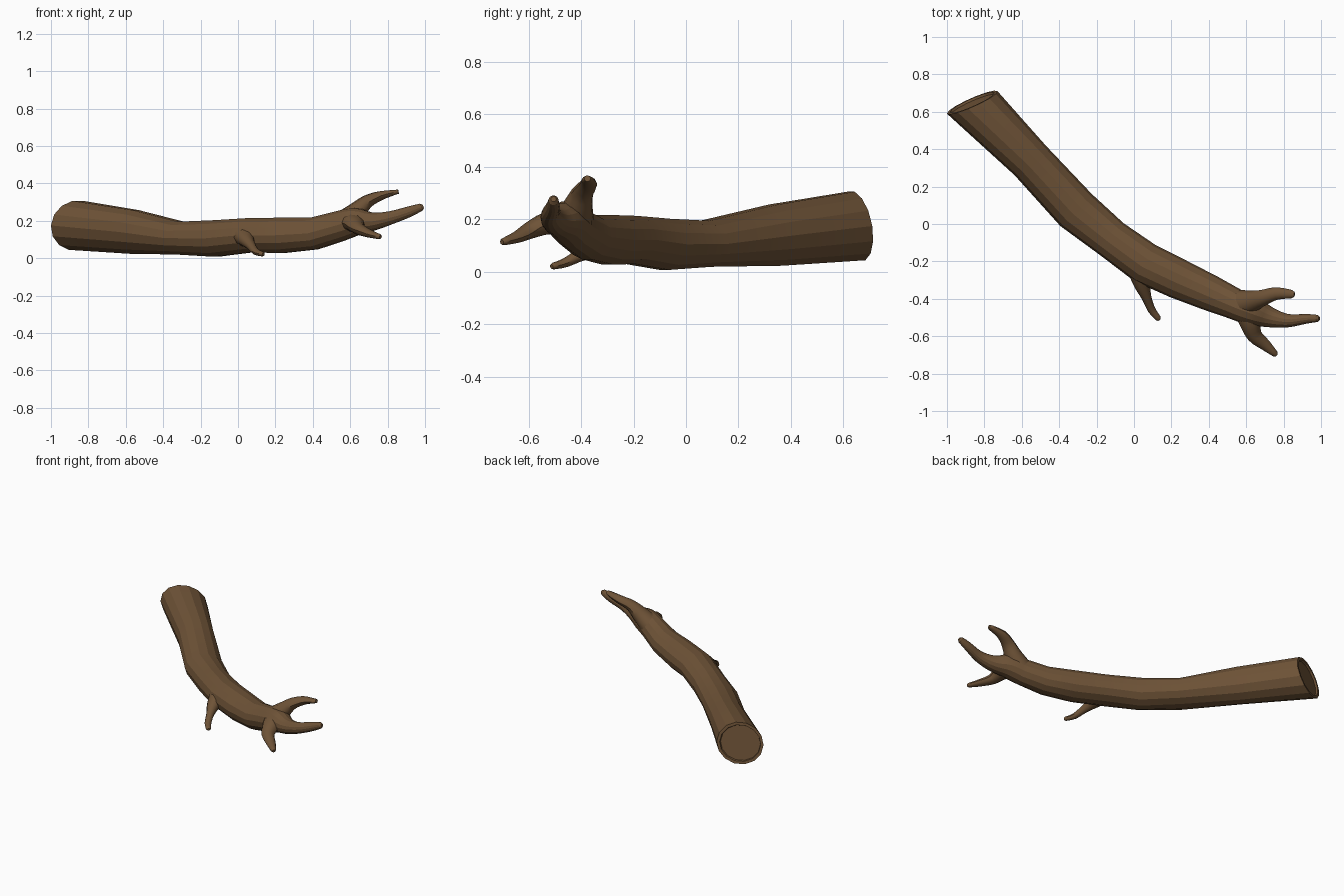
import bpy, bmesh, math
from mathutils import Vector

if "Cube" in bpy.data.objects:
    bpy.data.objects.remove(bpy.data.objects["Cube"])

bark = bpy.data.materials.new("brown bark")
bark.diffuse_color = (0.156, 0.086, 0.038, 1)
bark.use_nodes = True
bark.node_tree.nodes["Principled BSDF"].inputs["Base Color"].default_value = bark.diffuse_color


def spline(pts, steps):
    """Catmull-Rom refinement of (x, y, z, half width, half height) points."""
    out = []
    vs = [Vector(p) for p in pts]
    for i in range(len(vs) - 1):
        a, b = vs[max(i - 1, 0)], vs[i]
        c, d = vs[i + 1], vs[min(i + 2, len(vs) - 1)]
        for s in range(steps):
            t = s / steps
            out.append(0.5 * (2 * b + (c - a) * t + (2 * a - 5 * b + 4 * c - d) * t ** 2
                              + (3 * b - a - 3 * c + d) * t ** 3))
    out.append(vs[-1])
    return out


def tube(name, rows, sides, start_dir=None, recess=False, angle=25):
    bm = bmesh.new()
    rings = []
    rows = [tuple(r) for r in rows]
    # rounded tip: one extra, smaller ring just past the end
    p, q = Vector(rows[-1][:3]), Vector(rows[-2][:3])
    r = rows[-1][3]
    e = p + (p - q).normalized() * r * 0.6
    rows.append((*e, r * 0.55, r * 0.55))
    n = len(rows)
    for i, row in enumerate(rows):
        d = Vector(rows[min(i + 1, n - 1)][:3]) - Vector(rows[max(i - 1, 0)][:3])
        if i == 0 and start_dir:
            d = Vector(start_dir)
        d.normalize()
        side = d.cross(Vector((0, 0, 1))).normalized()
        up = side.cross(d)
        c = Vector(row[:3])
        rings.append([bm.verts.new(c + side * row[3] * math.cos(k * math.tau / sides)
                                   + up * row[4] * math.sin(k * math.tau / sides))
                      for k in range(sides)])
    for a, b in zip(rings, rings[1:]):
        for k in range(sides):
            j = (k + 1) % sides
            bm.faces.new((a[k], a[j], b[j], b[k]))
    bm.faces.new(rings[-1])
    cap = bm.faces.new(list(reversed(rings[0])))
    bmesh.ops.recalc_face_normals(bm, faces=bm.faces[:])
    if recess:
        bmesh.ops.inset_region(bm, faces=[cap], thickness=0.018, depth=0)
        bmesh.ops.inset_region(bm, faces=[cap], thickness=0.004, depth=-0.012)
    me = bpy.data.meshes.new(name)
    bm.to_mesh(me)
    bm.free()
    me.materials.append(bark)
    ob = bpy.data.objects.new(name, me)
    bpy.context.collection.objects.link(ob)
    bpy.ops.object.select_all(action='DESELECT')
    ob.select_set(True)
    bpy.context.view_layer.objects.active = ob
    bpy.ops.object.shade_smooth_by_angle(angle=math.radians(angle))
    return ob


# main log, thick sawn end to the fork, then the middle prong
trunk = [(-0.865, 0.65, 0.175, 0.148, 0.136), (-0.555, 0.34, 0.14, 0.115, 0.12),
         (-0.31, 0.075, 0.107, 0.12, 0.09), (-0.12, -0.08, 0.105, 0.106, 0.1),
         (0.06, -0.21, 0.122, 0.112, 0.094), (0.24, -0.295, 0.122, 0.107, 0.097),
         (0.41, -0.37, 0.132, 0.096, 0.088), (0.54, -0.428, 0.17, 0.083, 0.083)]
prong = spline([(0.54, -0.428, 0.17, 0.083, 0.083), (0.63, -0.462, 0.195, 0.08, 0.075),
                (0.72, -0.497, 0.195, 0.056, 0.05), (0.82, -0.517, 0.217, 0.036, 0.036),
                (0.92, -0.507, 0.25, 0.026, 0.029), (0.98, -0.505, 0.273, 0.019, 0.02)], 3)
tube("log", trunk + prong[1:], 14, (0.4, -0.9, -0.17), recess=True, angle=16)

# side branches, flared at the root
branches = {
    "upper_prong": [(0.58, -0.425, 0.20, 0.075, 0.065), (0.635, -0.412, 0.25, 0.058, 0.052),
                    (0.69, -0.394, 0.302, 0.043, 0.036), (0.76, -0.372, 0.333, 0.034, 0.026),
                    (0.845, -0.375, 0.353, 0.022, 0.013)],
    "front_prong": [(0.61, -0.46, 0.19, 0.08, 0.06), (0.622, -0.53, 0.185, 0.057, 0.045),
                    (0.645, -0.597, 0.157, 0.041, 0.032), (0.70, -0.645, 0.132, 0.031, 0.022),
                    (0.755, -0.695, 0.115, 0.017, 0.014)],
    "small_twig": [(0.035, -0.25, 0.12, 0.07, 0.06), (0.045, -0.325, 0.098, 0.045, 0.04),
                   (0.068, -0.395, 0.068, 0.026, 0.026), (0.095, -0.46, 0.035, 0.021, 0.018),
                   (0.13, -0.505, 0.022, 0.016, 0.013)],
}
for name, pts in branches.items():
    tube(name, spline(pts, 3), 10, angle=40)
